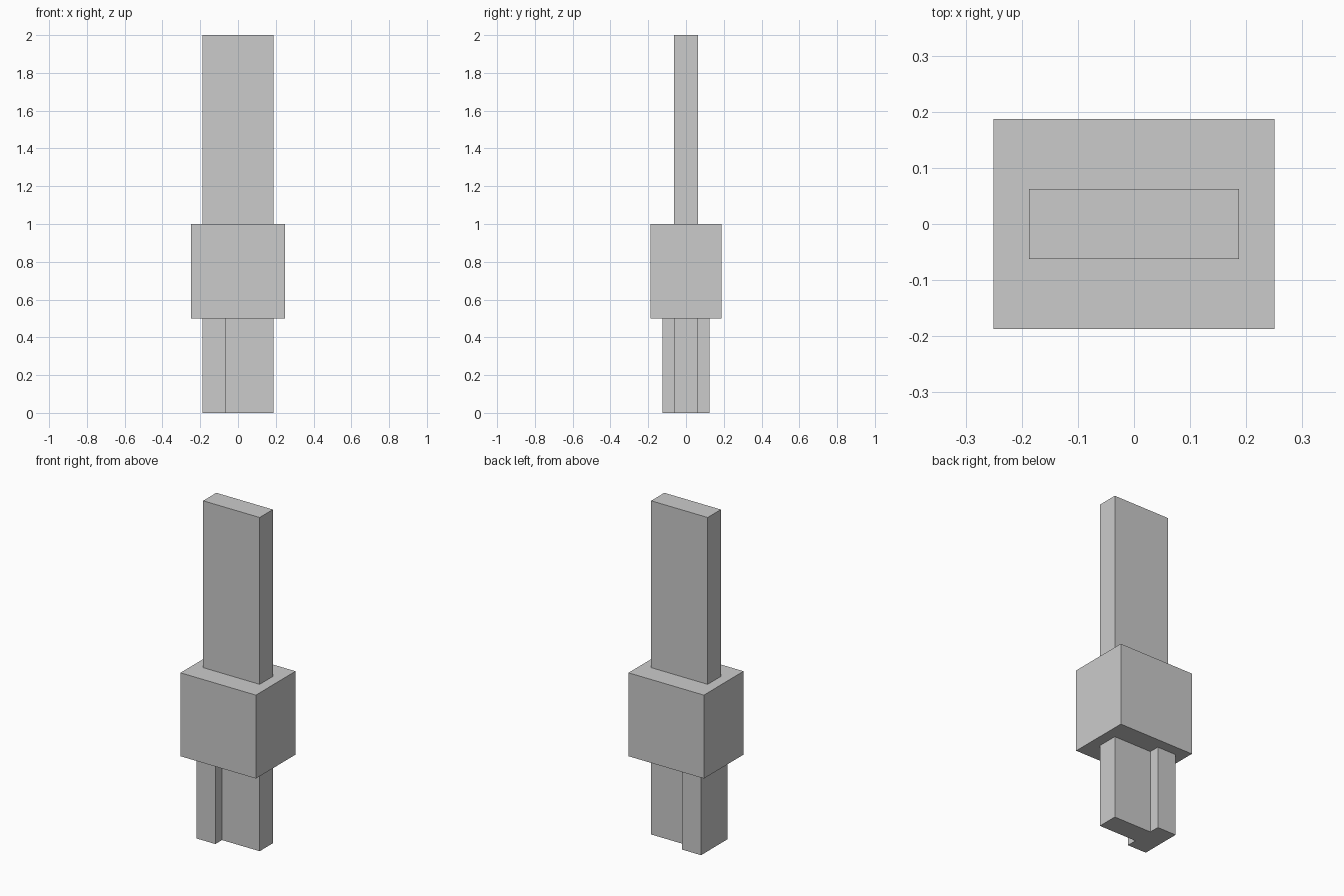
import bpy, bmesh

if "Cube" in bpy.data.objects:
    bpy.data.objects.remove(bpy.data.objects["Cube"])

U = 1 / 16  # grid unit of the blocky model


def prism(name, profile, z0, z1):
    """Extrude a closed counter-clockwise xy profile from z0 to z1."""
    bm = bmesh.new()
    base = bm.faces.new([bm.verts.new((x * U, y * U, z0)) for x, y in profile])
    top = bmesh.ops.extrude_face_region(bm, geom=[base], use_keep_orig=True)["geom"]
    verts = [g for g in top if isinstance(g, bmesh.types.BMVert)]
    bmesh.ops.translate(bm, verts=verts, vec=(0, 0, z1 - z0))
    bmesh.ops.recalc_face_normals(bm, faces=bm.faces)
    mesh = bpy.data.meshes.new(name)
    bm.to_mesh(mesh)
    bm.free()
    obj = bpy.data.objects.new(name, mesh)
    bpy.context.collection.objects.link(obj)
    return obj


def mirrored(half):
    """Complete a y<0 half profile by mirroring it across y = 0."""
    return half + [(x, -y) for x, y in reversed(half)]


# Foot: T-shaped section, with the wide bar on the left
prism("foot", mirrored([(-3, -2), (-1, -2), (-1, -1), (3, -1)]), 0.0, 0.5)

# Wide block in the middle
prism("middle_block", mirrored([(-4, -3), (4, -3)]), 0.5, 1.0)

# Tall flat post on top
prism("upper_post", mirrored([(-3, -1), (3, -1)]), 1.0, 2.0)
